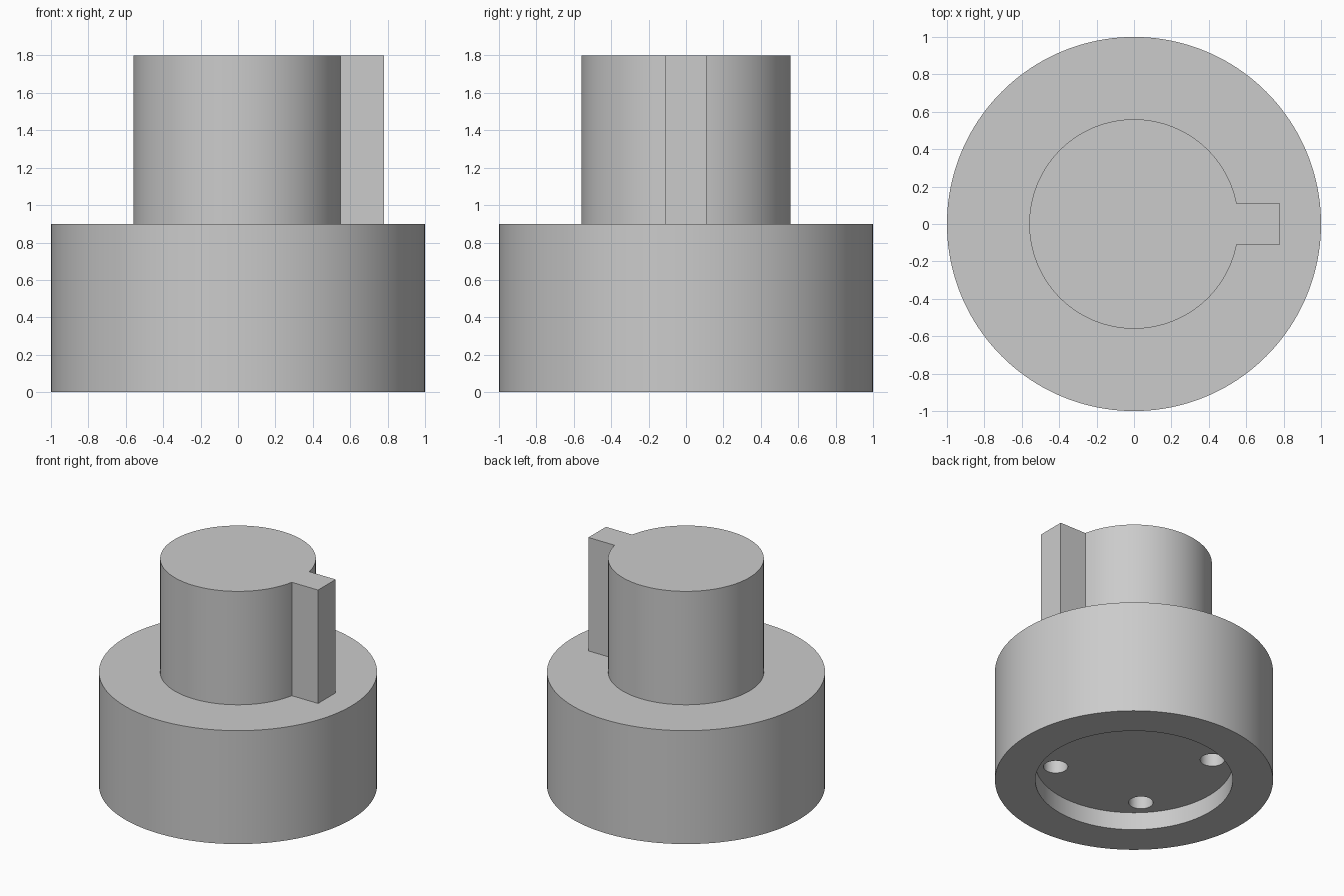
import bpy, bmesh
from math import sin, cos, asin, pi, radians

if "Cube" in bpy.data.objects:
    bpy.data.objects.remove(bpy.data.objects["Cube"])


def prism(name, outline, z0, z1):
    """Solid made by extruding a 2D outline from z0 to z1."""
    bm = bmesh.new()
    face = bm.faces.new([bm.verts.new((x, y, z0)) for x, y in outline])
    top = bmesh.ops.extrude_face_region(bm, geom=[face])["geom"]
    bmesh.ops.translate(bm, vec=(0, 0, z1 - z0),
                        verts=[v for v in top if isinstance(v, bmesh.types.BMVert)])
    bmesh.ops.recalc_face_normals(bm, faces=bm.faces)
    mesh = bpy.data.meshes.new(name)
    bm.to_mesh(mesh)
    bm.free()
    ob = bpy.data.objects.new(name, mesh)
    bpy.context.collection.objects.link(ob)
    return ob


def circle(r, n, cx=0.0, cy=0.0):
    return [(cx + r * cos(2 * pi * i / n), cy + r * sin(2 * pi * i / n)) for i in range(n)]


def combine(target, tool, operation):
    """Apply a boolean and discard the tool object."""
    mod = target.modifiers.new(operation, 'BOOLEAN')
    mod.operation, mod.solver, mod.object = operation, 'EXACT', tool
    bpy.context.view_layer.objects.active = target
    bpy.ops.object.modifier_apply(modifier=mod.name)
    bpy.data.objects.remove(tool)


# Wide round base
body = prism("keyed_hub", circle(1.0, 160), 0.0, 0.9)

# Upper shaft with a rectangular key on the +x side
R, KEY_HALF, KEY_TIP, N = 0.56, 0.11, 0.78, 120
a0 = asin(KEY_HALF / R)
shaft = [(R * cos(a), R * sin(a))
         for a in (a0 + (2 * pi - 2 * a0) * i / N for i in range(N + 1))]
shaft += [(KEY_TIP, -KEY_HALF), (KEY_TIP, KEY_HALF)]
combine(body, prism("shaft", shaft, 0.6, 1.8), 'UNION')

# Shallow round recess underneath
combine(body, prism("recess_cutter", circle(0.71, 128), -0.1, 0.14), 'DIFFERENCE')

# Four blind screw holes in the recess floor
for sx in (-1, 1):
    for sy in (-1, 1):
        hole = prism("hole_cutter", circle(0.088, 32, 0.4 * sx, 0.4 * sy), 0.05, 0.34)
        combine(body, hole, 'DIFFERENCE')

bpy.ops.object.select_all(action='DESELECT')
body.select_set(True)
bpy.context.view_layer.objects.active = body
bpy.ops.object.shade_smooth_by_angle(angle=radians(30))
